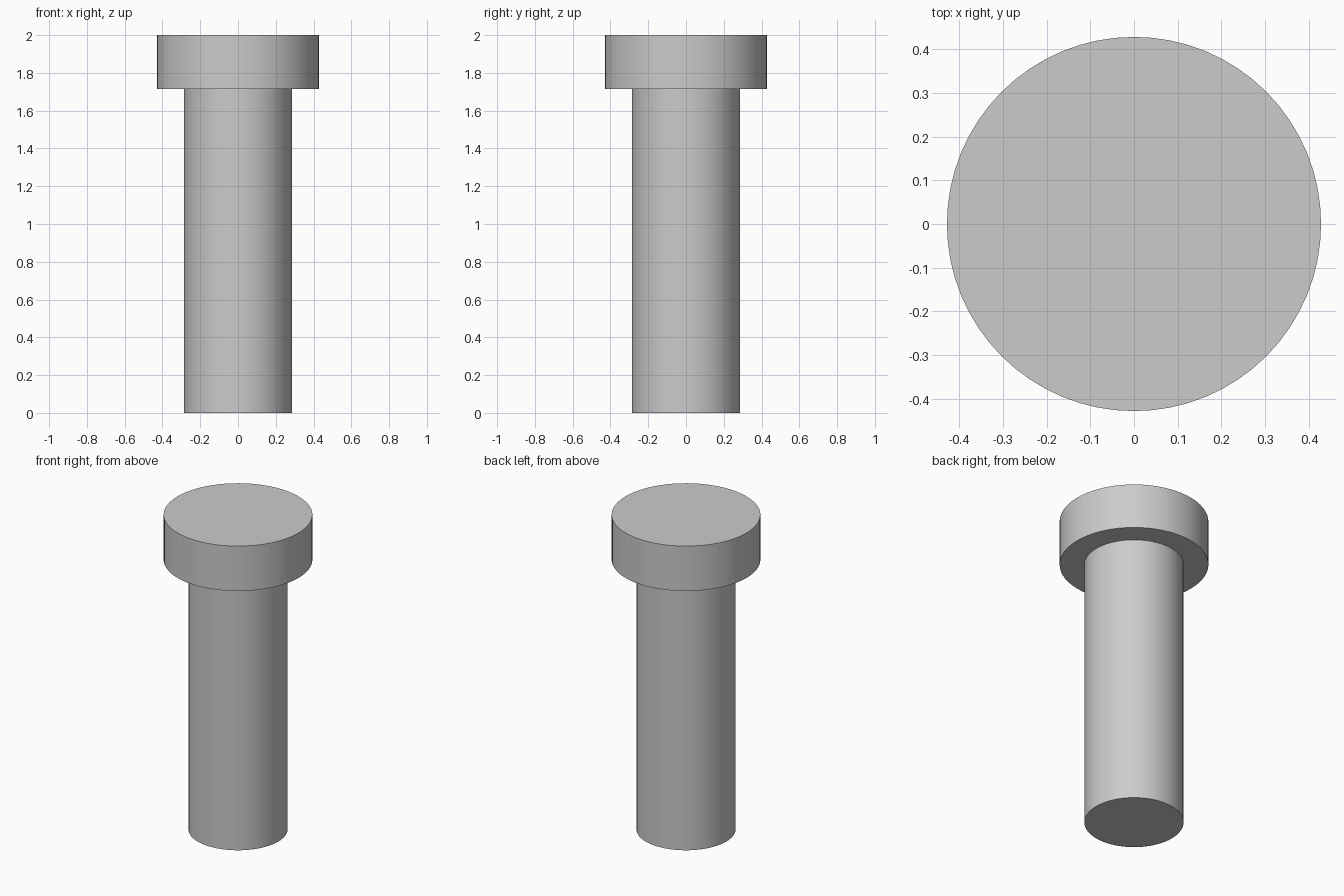
import bpy, bmesh, math

if "Cube" in bpy.data.objects:
    bpy.data.objects.remove(bpy.data.objects["Cube"])

U = 2 / 14          # the pin is 14 units tall
SIDES = 64

# Half profile (radius, height), from bottom centre to top centre
profile = [(0, 0), (2, 0), (2, 12), (3, 12), (3, 14), (0, 14)]

bm = bmesh.new()
# Revolve the outer part of the profile: shank, shoulder and head
rings = [[bm.verts.new((r * U * math.cos(2 * math.pi * i / SIDES),
                        r * U * math.sin(2 * math.pi * i / SIDES), z * U))
          for i in range(SIDES)] for r, z in profile[1:-1]]
for a, b in zip(rings, rings[1:]):
    for i in range(SIDES):
        j = (i + 1) % SIDES
        bm.faces.new((a[i], a[j], b[j], b[i]))
# Flat end caps
bm.faces.new(rings[0][::-1])
bm.faces.new(rings[-1])

mesh = bpy.data.meshes.new("headed_pin")
bm.to_mesh(mesh)
bm.free()
pin = bpy.data.objects.new("headed_pin", mesh)
bpy.context.collection.objects.link(pin)

# Smooth round walls, sharp rims
bpy.context.view_layer.objects.active = pin
pin.select_set(True)
bpy.ops.object.shade_smooth_by_angle(angle=math.radians(30))
